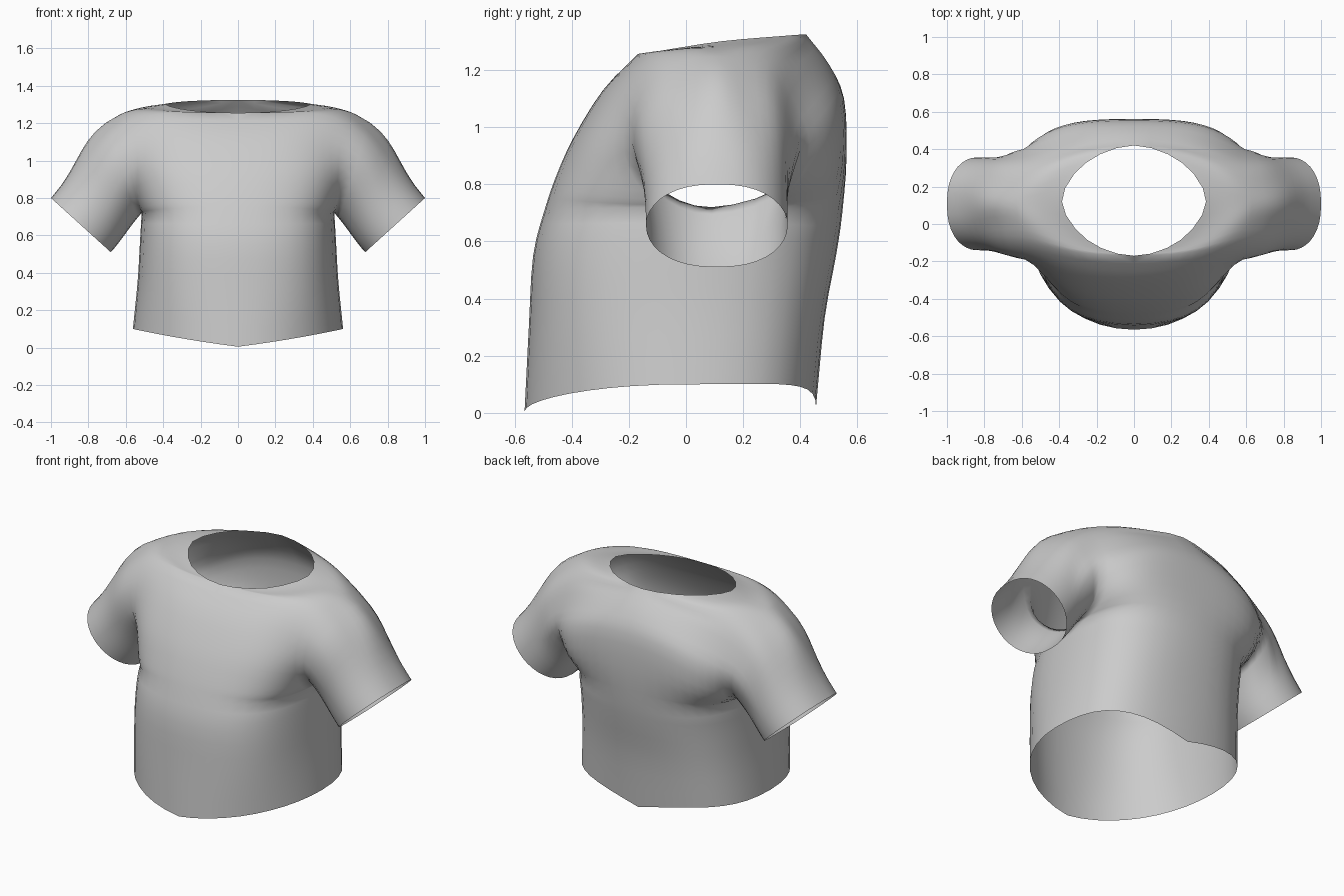
import bpy, bmesh, math
from mathutils import Vector as V

if "Cube" in bpy.data.objects:
    bpy.data.objects.remove(bpy.data.objects["Cube"])

STEP, COLS, SLEEVE_COLS = 3, 10, 8   # samples per control row, columns on body and sleeve


def spline(pts, before=None, after=None):
    """Catmull-Rom samples through pts, with optional guide points past the ends."""
    pts = [V(p) for p in pts]
    g = [V(before) if before else 2 * pts[0] - pts[1]] + pts
    g.append(V(after) if after else 2 * pts[-1] - pts[-2])
    out = []
    for i in range(1, len(g) - 2):
        a, b, c, d = g[i - 1:i + 3]
        for k in range(STEP):
            t = k / STEP
            out.append(0.5 * (2 * b + (c - a) * t + (2 * a - 5 * b + 4 * c - d) * t * t
                              + (3 * b - a - 3 * c + d) * t ** 3))
    return out + [pts[-1]]


def hermite(p, q, tp, tq, u):
    return (p * (2 * u**3 - 3 * u**2 + 1) + tp * (u**3 - 2 * u**2 + u)
            + q * (3 * u**2 - 2 * u**3) + tq * (u**3 - u**2))


def add_grid(bm, rows):
    grid = [[bm.verts.new(p) for p in r] for r in rows]
    for r0, r1 in zip(grid, grid[1:]):
        for c in range(len(r0) - 1):
            bm.faces.new((r0[c], r0[c + 1], r1[c + 1], r1[c]))


# Inner edge: up the centre front, round the neck, down the centre back
front = [(0, -.565, .005), (0, -.55, .3), (0, -.535, .55), (0, -.495, .71),
         (0, -.45, .84), (0, -.39, .97), (0, -.29, 1.13), (0, -.17, 1.255)]
neck = [(0, -.17, 1.255), (.25, -.085, 1.268), (.385, .12, 1.30), (.26, .325, 1.318), (0, .42, 1.325)]
back = [(0, .42, 1.325), (0, .50, 1.22), (0, .553, 1.10), (0, .562, .9),
        (0, .547, .70), (0, .525, .55), (0, .485, .33), (0, .455, .02)]
inner = (spline(front)[:-1] + spline(neck, (-.25, -.085, 1.268), (-.26, .325, 1.318))[:-1]
         + spline(back))

# Outer edge: up the side seam, round the armhole, down the side seam
side = [(.562, 0, .10), (.537, .02, .35), (.525, .05, .55), (.515, .09, .72)]
hole = [(.515, .09, .72), (.535, -.07, .77), (.565, -.18, .90), (.59, -.18, 1.06),
        (.61, -.10, 1.18), (.62, .01, 1.235), (.63, .11, 1.247), (.62, .21, 1.23),
        (.61, .31, 1.17), (.60, .37, 1.05), (.585, .40, .92), (.54, .31, .78), (.515, .09, .72)]
armhole = spline(hole, hole[-2], hole[1])
seam = spline(side)
outer = seam[:-1] + armhole + seam[::-1][1:]

# Direction in which the cloth leaves the body at the outer edge
leave = spline([(0, 1.0, 0), (0, 1.2, 0), (0, 1.3, 0), (0, 1.3, 0),
                (.1, .85, -.05), (.3, .4, -.2), (.5, .12, -.3), (.45, .05, -.3),
                (.3, 0, -.2), (.25, 0, -.12), (.3, 0, -.2), (.45, -.05, -.3),
                (.5, -.15, -.3), (.35, -.35, -.2), (.15, -.65, -.05),
                (0, -1.0, 0), (0, -1.05, 0), (0, -1.1, 0), (0, -1.1, 0)])

# Fullness of the cloth where it leaves the centre line
fullness = spline([(k, 0, 0) for k in (1.7, 1.9, 2.05, 2.1, 2.05, 1.85, 1.65, 1.6, 1.6, 1.6,
                                       1.6, 1.5, 1.6, 1.75, 1.9, 2.0, 2.0, 2.0, 2.0)])

bm = bmesh.new()

# Half of the body
n = len(inner)
neck_start, neck_end = 7 * STEP, 11 * STEP
rows = []
for i, (p, q, tq, k) in enumerate(zip(inner, outer, leave, fullness)):
    centre = V((k.x * q.x, 0, 0))
    # curved hem, and the slope beside the back of the neck
    centre.z = (.12 * max(0, 1 - i / STEP) + .3 * max(0, 1 - (n - 1 - i) / STEP)
                - .22 * max(0, 1 - abs(i - neck_end) / (2 * STEP)))
    across = (q - p) * 1.1
    across.z *= .85
    w = 0
    if neck_start < i < neck_end:
        w = math.sin(math.pi * (i - neck_start) / (neck_end - neck_start))
    rows.append([hermite(p, q, centre.lerp(across, w), tq, c / COLS) for c in range(COLS + 1)])
add_grid(bm, rows)

# Sleeve, from the armhole to the slanted cuff
axis = V((.67, 0, -.74))
cuff_centre, cuff_up = V((.84, .108, .655)), V((.16, 0, .145))
rows = []
for i, q in enumerate(armhole):
    a = 2 * math.pi * i / (len(armhole) - 1)
    s = math.copysign(abs(math.sin(a)) ** .85, math.sin(a))
    cuff = cuff_centre - cuff_up * math.cos(a) - V((0, .248 * s, 0))
    start = leave[3 * STEP + i].copy()
    start.y *= .5
    w = min(1, max(0, (q.z - .72) / .4))
    start = axis.lerp(start.normalized(), w)
    size = (cuff - q).length * (1 + .3 * w)
    rows.append([hermite(q, cuff, start * size, axis * size, c / SLEEVE_COLS)
                 for c in range(SLEEVE_COLS + 1)])
add_grid(bm, rows)

bmesh.ops.remove_doubles(bm, verts=bm.verts, dist=.0005)
for f in bm.faces:
    f.smooth = True
mesh = bpy.data.meshes.new("shirt")
bm.to_mesh(mesh)
bm.free()

cloth = bpy.data.materials.new("grey cloth")
cloth.diffuse_color = (.6, .6, .6, 1)
cloth.use_nodes = True
cloth.node_tree.nodes["Principled BSDF"].inputs["Base Color"].default_value = cloth.diffuse_color
mesh.materials.append(cloth)
shirt = bpy.data.objects.new("shirt", mesh)
bpy.context.collection.objects.link(shirt)

# Other half
mirror = shirt.modifiers.new("mirror", 'MIRROR')
mirror.use_clip = True
mirror.merge_threshold = .001
